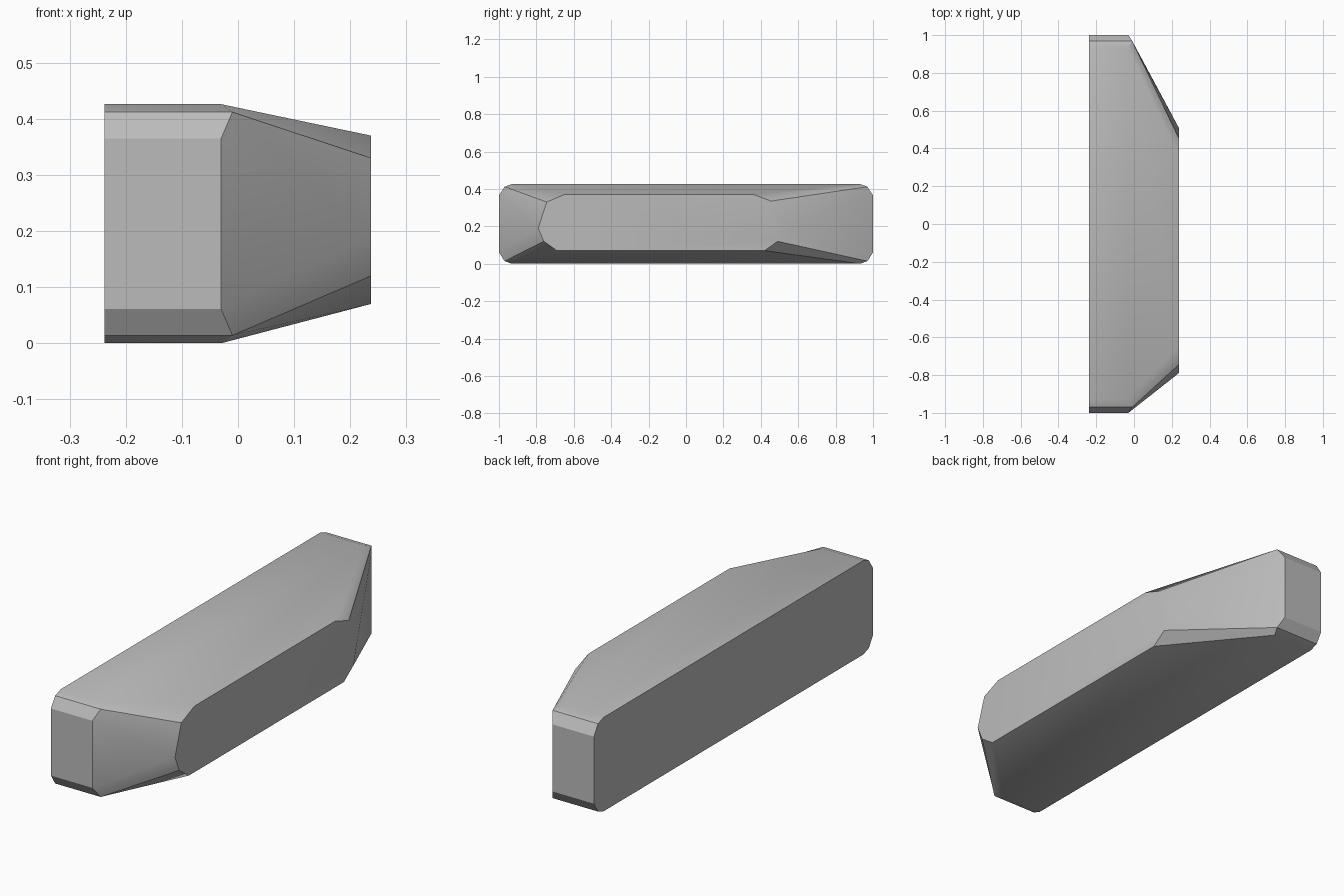
import bpy
import bmesh
import math

# Remove the default cube
cube = bpy.data.objects.get("Cube")
if cube:
    bpy.data.objects.remove(cube, do_unlink=True)

# One plain grey material
grey = bpy.data.materials.new("plain_grey")
grey.use_nodes = True
colour = (0.5, 0.5, 0.5, 1.0)
grey.diffuse_color = colour
grey.node_tree.nodes["Principled BSDF"].inputs["Base Color"].default_value = colour


def rounded_ring(x, corner_x):
    """Full-size bar section: each corner is cut by two bevels."""
    top = [(1, 0.365), (0.97, 0.412), (0.93, 0.426)]
    top += [(-y, z) for y, z in reversed(top)]
    bottom = [(-y, 0.426 - z) for y, z in top]
    return [(corner_x if abs(y) == 0.97 else x, y, z) for y, z in top + bottom]


# Shorter, thinner outer face, with uneven ends
outer_face = [(0.51, 0.20), (0.455, 0.335), (0.36, 0.37),
              (-0.65, 0.37), (-0.745, 0.33), (-0.79, 0.19),
              (-0.79, 0.19), (-0.76, 0.12), (-0.69, 0.07),
              (0.42, 0.07), (0.49, 0.12), (0.51, 0.20)]

sections = [rounded_ring(-0.238, -0.238),
            rounded_ring(-0.03, -0.01),
            [(0.237, y, z) for y, z in outer_face]]

# Loft the sections into one closed bar
bm = bmesh.new()
rings = [[bm.verts.new(p) for p in section] for section in sections]
for a, b in zip(rings, rings[1:]):
    for i in range(len(a)):
        j = (i + 1) % len(a)
        bm.faces.new((a[i], a[j], b[j], b[i]))
bm.faces.new(rings[0])
bm.faces.new(rings[-1])
bmesh.ops.remove_doubles(bm, verts=bm.verts[:], dist=0.0005)
bmesh.ops.recalc_face_normals(bm, faces=bm.faces[:])

mesh = bpy.data.meshes.new("tapered_bar")
bm.to_mesh(mesh)
bm.free()
mesh.materials.append(grey)
bar = bpy.data.objects.new("tapered_bar", mesh)
bpy.context.collection.objects.link(bar)

# Smooth shading with crisp edges
bpy.ops.object.select_all(action="DESELECT")
bar.select_set(True)
bpy.context.view_layer.objects.active = bar
bpy.ops.object.shade_smooth_by_angle(angle=math.radians(30))
